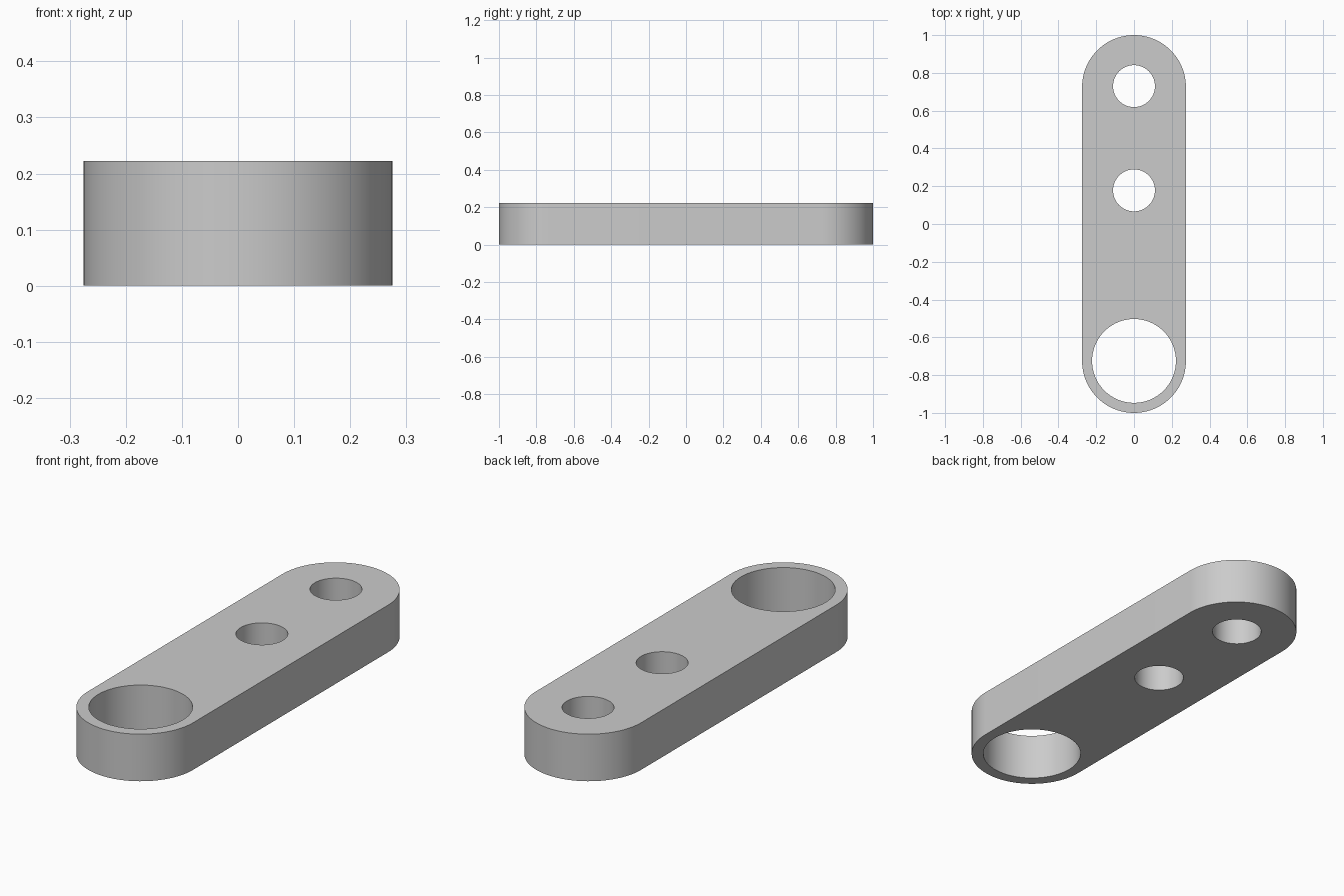
import bpy, bmesh
from math import pi, sin, cos, radians

cube = bpy.data.objects.get("Cube")
if cube:
    bpy.data.objects.remove(cube, do_unlink=True)

HEIGHT = 0.222
END_RADIUS = 0.275
END_Y = 1 - END_RADIUS
HOLES = [(0.73, 0.111), (0.178, 0.111), (-END_Y, 0.222)]  # centre y, radius


def arc(cy, radius, start, sweep, steps):
    return [(radius * cos(start + sweep * i / steps),
             cy + radius * sin(start + sweep * i / steps)) for i in range(steps + 1)]


def add_loop(bm, points):
    verts = [bm.verts.new((x, y, 0)) for x, y in points]
    return [bm.edges.new((v, verts[i - 1])) for i, v in enumerate(verts)]


# Flat profile: rounded bar outline with three round holes
bm = bmesh.new()
edges = add_loop(bm, arc(END_Y, END_RADIUS, 0, pi, 48) + arc(-END_Y, END_RADIUS, pi, pi, 48))
for cy, radius in HOLES:
    edges += add_loop(bm, arc(cy, radius, 0, 2 * pi, 64)[:-1])
bmesh.ops.triangle_fill(bm, edges=edges, use_beauty=True)

# Raise the profile into a solid link
top = bmesh.ops.extrude_face_region(bm, geom=bm.faces[:], use_keep_orig=True)
bmesh.ops.translate(bm, vec=(0, 0, HEIGHT),
                    verts=[g for g in top["geom"] if isinstance(g, bmesh.types.BMVert)])
bmesh.ops.recalc_face_normals(bm, faces=bm.faces[:])
bmesh.ops.dissolve_limit(bm, angle_limit=radians(0.5), verts=bm.verts[:], edges=bm.edges[:])

mesh = bpy.data.meshes.new("link_bar")
bm.to_mesh(mesh)
bm.free()
link = bpy.data.objects.new("link_bar", mesh)
bpy.context.collection.objects.link(link)

# Plain grey finish
grey = bpy.data.materials.new("grey")
grey.use_nodes = True
grey.diffuse_color = (0.6, 0.6, 0.6, 1)
grey.node_tree.nodes["Principled BSDF"].inputs["Base Color"].default_value = grey.diffuse_color
mesh.materials.append(grey)

bpy.ops.object.select_all(action="DESELECT")
link.select_set(True)
bpy.context.view_layer.objects.active = link
bpy.ops.object.shade_smooth_by_angle(angle=radians(30))
